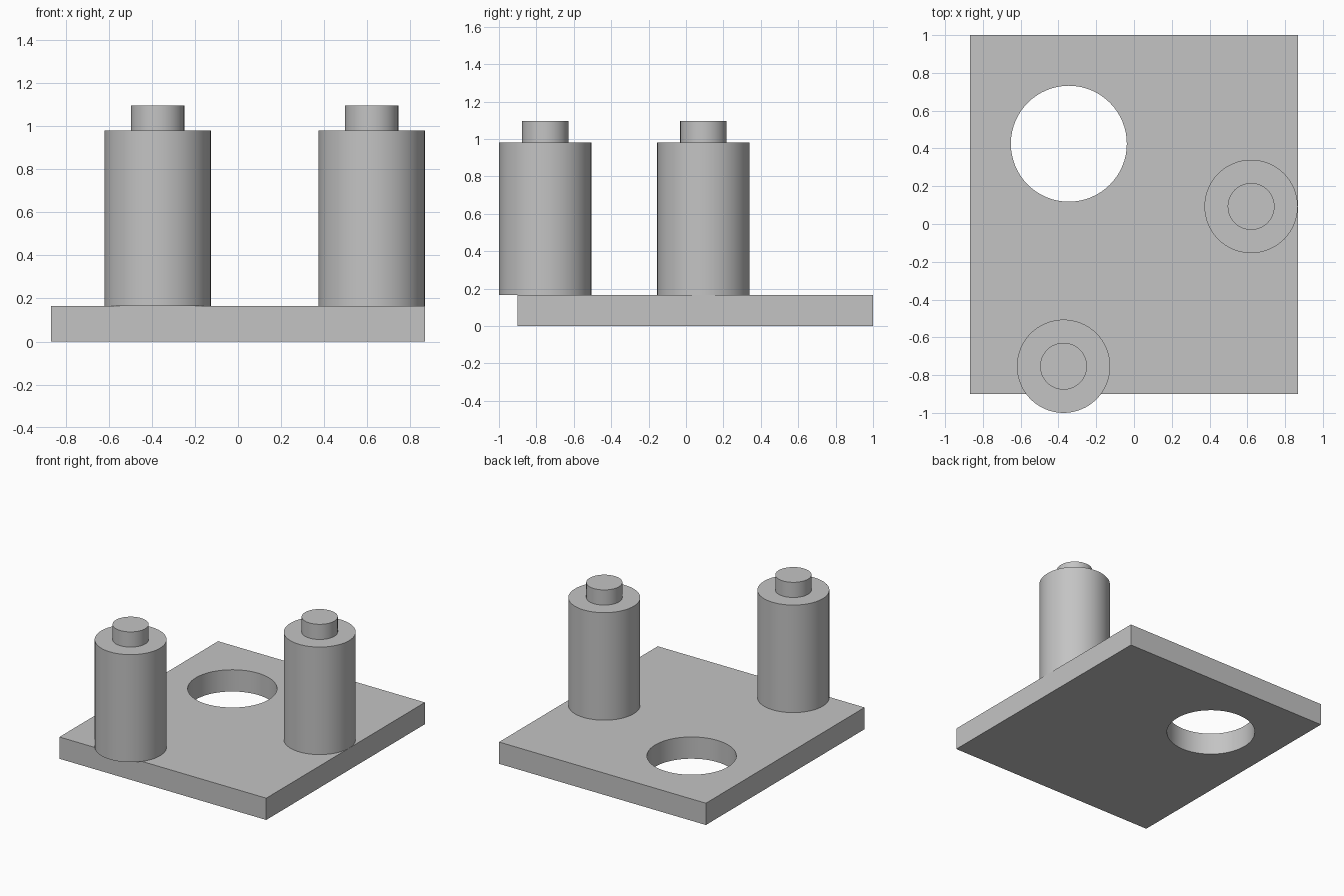
import bpy
import bmesh
from math import radians

default = bpy.data.objects.get("Cube")
if default:
    bpy.data.objects.remove(default, do_unlink=True)

grey = bpy.data.materials.new("plain_grey")
grey.use_nodes = True
COLOUR = (0.55, 0.55, 0.55, 1)
grey.diffuse_color = COLOUR
grey.node_tree.nodes["Principled BSDF"].inputs["Base Color"].default_value = COLOUR

SEGMENTS = 64
PLATE_TOP = 0.165
SHOULDER = 0.98
PEG_TOP = 1.095


def select_only(obj):
    bpy.ops.object.select_all(action="DESELECT")
    obj.select_set(True)
    bpy.context.view_layer.objects.active = obj


def smooth(obj):
    select_only(obj)
    bpy.ops.object.shade_smooth_by_angle(angle=radians(30))


# Base plate
bpy.ops.mesh.primitive_cube_add(size=1, location=(0, 0.05, PLATE_TOP / 2))
plate = bpy.context.object
plate.name = "base_plate"
plate.scale = (1.734, 1.9, PLATE_TOP)
bpy.ops.object.transform_apply(location=False, rotation=False, scale=True)
plate.data.materials.append(grey)

# Round hole through the plate
bpy.ops.mesh.primitive_cylinder_add(vertices=SEGMENTS, radius=0.307, depth=1,
                                    location=(-0.345, 0.425, 0))
cutter = bpy.context.object
cutter.name = "hole_cutter"
cutter.data.materials.append(grey)
cut = plate.modifiers.new("hole", "BOOLEAN")
cut.operation = "DIFFERENCE"
cut.solver = "EXACT"
cut.object = cutter
select_only(plate)
bpy.ops.object.modifier_apply(modifier=cut.name)
bpy.data.objects.remove(cutter, do_unlink=True)
smooth(plate)


# Stepped posts: wide body with a narrow pin on top
def add_post(name, x, y):
    bm = bmesh.new()
    ring = bmesh.ops.create_circle(bm, cap_ends=True, segments=SEGMENTS, radius=0.247)
    outline = ring["verts"]
    bottom = bm.faces[:][0]
    rings = [outline]
    for radius, z in ((0.247, SHOULDER), (0.124, SHOULDER), (0.124, PEG_TOP)):
        scale = radius / 0.247
        rings.append([bm.verts.new((v.co.x * scale, v.co.y * scale, z - PLATE_TOP))
                      for v in outline])
    for low, high in zip(rings, rings[1:]):
        for i in range(SEGMENTS):
            j = (i + 1) % SEGMENTS
            bm.faces.new((low[i], low[j], high[j], high[i]))
    bm.faces.new(rings[-1])
    bmesh.ops.recalc_face_normals(bm, faces=bm.faces[:])
    mesh = bpy.data.meshes.new(name)
    bm.to_mesh(mesh)
    bm.free()
    mesh.materials.append(grey)
    post = bpy.data.objects.new(name, mesh)
    post.location = (x, y, PLATE_TOP)
    bpy.context.collection.objects.link(post)
    smooth(post)


add_post("front_post", -0.373, -0.753)
add_post("side_post", 0.62, 0.093)
